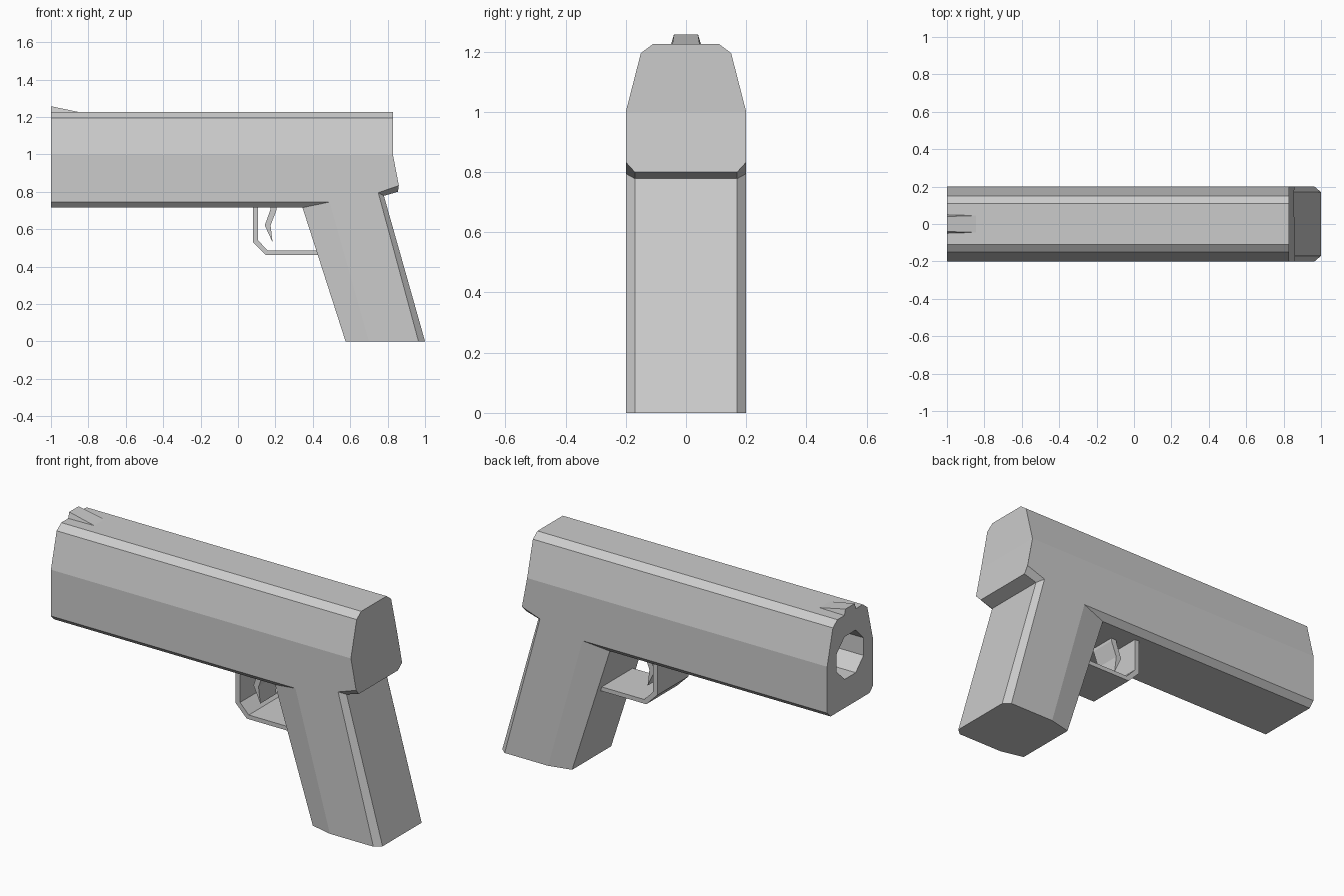
import bpy, bmesh, math
from mathutils import Vector

if "Cube" in bpy.data.objects:
    bpy.data.objects.remove(bpy.data.objects["Cube"])

grey = bpy.data.materials.new("gunmetal grey")
grey.diffuse_color = (0.6, 0.6, 0.6, 1)
grey.use_nodes = True
grey.node_tree.nodes["Principled BSDF"].inputs["Base Color"].default_value = grey.diffuse_color


def finish(name, bm):
    bmesh.ops.recalc_face_normals(bm, faces=bm.faces)
    me = bpy.data.meshes.new(name)
    bm.to_mesh(me)
    bm.free()
    me.materials.append(grey)
    ob = bpy.data.objects.new(name, me)
    bpy.context.collection.objects.link(ob)
    return ob


def skin(bm, a, b, skip=()):
    """Join two closed loops of vertices with quads."""
    n = len(a)
    for i in range(n):
        j = (i + 1) % n
        if i not in skip:
            bm.faces.new((a[i], a[j], b[j], b[i]))


def prism(name, pts, place, t0, t1):
    """Extrude a 2D profile between t0 and t1; place maps (a, b, t) to 3D."""
    bm = bmesh.new()
    lo = [bm.verts.new(place(a, b, t0)) for a, b in pts]
    hi = [bm.verts.new(place(a, b, t1)) for a, b in pts]
    skin(bm, lo, hi)
    bm.faces.new(lo)
    bm.faces.new(hi)
    return finish(name, bm)


def side(a, b, t):
    return Vector((a, t, b))


def along_x(a, b, t):
    return Vector((t, a, b))


# Slide, frame and grip as one faceted body
bm = bmesh.new()
WIDTHS = (0.17, 0.2, 0.2, 0.15, 0.11)


def ring(low, edge, x):
    """Symmetric cross-section: lower two points free, upper three at x."""
    xz = [low, edge, (x, 1.0), (x, 1.195), (x, 1.225)]
    half = [(p[0], w, p[1]) for p, w in zip(xz, WIDTHS)]
    other = [(px, -w, pz) for px, w, pz in reversed(half)]
    return [bm.verts.new(p) for p in half + other]


muzzle = ring((-1, 0.715), (-1, 0.745), -1)
grip_front = ring((0.345, 0.715), (0.49, 0.745), 0.4)
grip_back = ring((0.78, 0.778), (0.75, 0.795), 0.76)
tail = ring((0.855, 0.8), (0.86, 0.833), 0.828)
skin(bm, muzzle, grip_front)
skin(bm, grip_front, grip_back, skip=(0, 8, 9))
skin(bm, grip_back, tail)
bm.faces.new(muzzle)
bm.faces.new(tail[2:8])
bm.faces.new(tail[:3] + tail[7:])

# Grip continues from the opening left underneath
f, b = grip_front, grip_back
top = [f[0], f[1], b[1], b[0], b[9], b[8], f[8], f[9]]
half = [(0.575, 0.17), (0.70, 0.2), (0.965, 0.2), (1.0, 0.17)]
base = [bm.verts.new((x, y, 0)) for x, y in half + [(x, -y) for x, y in reversed(half)]]
skin(bm, top, base)
bm.faces.new(base)
body = finish("slide_and_grip", bm)

# Octagonal barrel bore
octagon = [(0.127 * math.cos(math.pi * (2 * k + 1) / 8),
            0.99 + 0.127 * math.sin(math.pi * (2 * k + 1) / 8)) for k in range(8)]
cutter = prism("bore_cutter", octagon, along_x, -1.2, -0.5)
cutter.hide_render = True
cutter.hide_viewport = True
cutter.display_type = 'WIRE'
cut = body.modifiers.new("bore", 'BOOLEAN')
cut.operation = 'DIFFERENCE'
cut.solver = 'EXACT'
cut.object = cutter

# Front sight wedge
bm = bmesh.new()
left, right = [[bm.verts.new(p) for p in ((-1, s * 0.05, 1.224), (-0.84, s * 0.045, 1.224),
                                          (-1, s * 0.04, 1.257))] for s in (-1, 1)]
skin(bm, left, right)
bm.faces.new(left)
bm.faces.new(right)
finish("front_sight", bm)

# Trigger guard strap
prism("trigger_guard",
      [(0.08, 0.73), (0.08, 0.53), (0.148, 0.462), (0.45, 0.462), (0.45, 0.485),
       (0.16, 0.485), (0.107, 0.54), (0.107, 0.73)], side, -0.135, 0.135)

# Trigger
prism("trigger",
      [(0.178, 0.73), (0.172, 0.70), (0.143, 0.62), (0.185, 0.53), (0.174, 0.62),
       (0.205, 0.70), (0.208, 0.73)], side, -0.07, 0.07)
